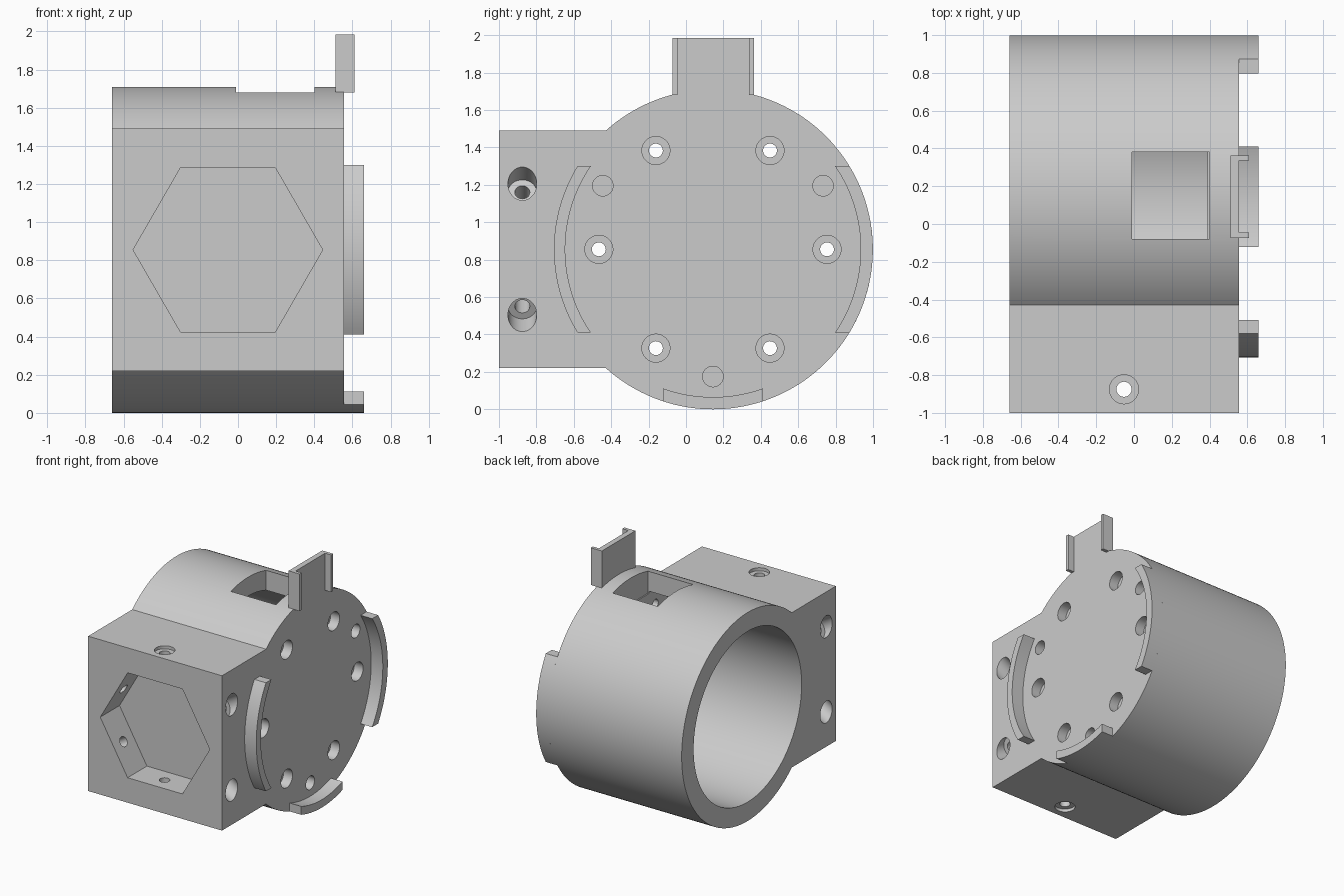
import bpy, bmesh
from math import sin, cos, asin, pi, radians
from mathutils import Vector, Matrix

cube = bpy.data.objects.get("Cube")
if cube:
    bpy.data.objects.remove(cube, do_unlink=True)

R, BORE = 0.855, 0.70            # drum outer and bore radius
CY, CZ = 0.144, 0.855            # drum axis
BACK, FACE = -0.66, 0.555        # drum ends along x
HEX = Vector((-0.053, -0.875, CZ))   # centre of the hexagonal pocket

grey = bpy.data.materials.new("plain grey")
grey.use_nodes = True
grey.diffuse_color = (0.6, 0.6, 0.6, 1)
grey.node_tree.nodes["Principled BSDF"].inputs["Base Color"].default_value = (0.6, 0.6, 0.6, 1)


def make(name, bm):
    bmesh.ops.recalc_face_normals(bm, faces=bm.faces)
    mesh = bpy.data.meshes.new(name)
    bm.to_mesh(mesh)
    bm.free()
    mesh.materials.append(grey)
    obj = bpy.data.objects.new(name, mesh)
    bpy.context.collection.objects.link(obj)
    return obj


def prism(name, points, sweep):
    bm = bmesh.new()
    face = bm.faces.new([bm.verts.new(p) for p in points])
    new = bmesh.ops.extrude_face_region(bm, geom=[face], use_keep_orig=True)["geom"]
    verts = [g for g in new if isinstance(g, bmesh.types.BMVert)]
    bmesh.ops.translate(bm, vec=sweep, verts=verts)
    return make(name, bm)


def box(name, lo, hi):
    x0, y0, z0 = lo
    x1, y1, z1 = hi
    base = [(x0, y0, z0), (x1, y0, z0), (x1, y1, z0), (x0, y1, z0)]
    return prism(name, base, (0, 0, z1 - z0))


def rod(name, a, b, radius, segments=40):
    a, b = Vector(a), Vector(b)
    turn = Vector((0, 0, 1)).rotation_difference(b - a).to_matrix().to_4x4()
    bm = bmesh.new()
    bmesh.ops.create_cone(bm, cap_ends=True, segments=segments, radius1=radius, radius2=radius,
                          depth=(b - a).length, matrix=Matrix.Translation((a + b) / 2) @ turn)
    return make(name, bm)


def polar(x, r, a):
    return Vector((x, CY + r * cos(a), CZ + r * sin(a)))


def arc(x, r, a0, a1, n):
    return [polar(x, r, a0 + (a1 - a0) * i / n) for i in range(n + 1)]


def smooth(obj):
    bpy.ops.object.select_all(action="DESELECT")
    obj.select_set(True)
    bpy.context.view_layer.objects.active = obj
    bpy.ops.object.shade_smooth_by_angle(angle=radians(30))


# Housing: drum outline merged with the square front block
half = 0.635
join = pi - asin(half / R)
outline = arc(BACK, R, -join, join, 120)
outline += [Vector((BACK, -1, CZ + half)), Vector((BACK, -1, CZ - half))]
housing = prism("housing", outline, (FACE - BACK, 0, 0))

# Bore, top window and hexagonal front pocket
cutters = [
    rod("bore_cutter", (BACK - 0.1, CY, CZ), (0.39, CY, CZ), BORE, 128),
    box("window_cutter", (-0.01, -0.08, 1.5), (0.40, 0.38, 1.9)),
]
hexagon = [HEX + Vector((0.497 * cos(i * pi / 3), -0.2, 0.497 * sin(i * pi / 3))) for i in range(6)]
cutters.append(prism("pocket_cutter", hexagon, (0, 0.325, 0)))

for i in range(6):
    # Counterbored bolt holes through the end plate
    a = i * pi / 3
    cutters.append(rod("bolt_cutter", polar(0.3, 0.61, a), polar(0.7, 0.61, a), 0.037))
    cutters.append(rod("bolt_head_cutter", polar(0.475, 0.61, a), polar(0.7, 0.61, a), 0.075))
    # Counterbored holes through the pocket walls
    d = Vector((cos(a + pi / 6), 0, sin(a + pi / 6)))
    cutters.append(rod("wall_cutter", HEX + d * 0.3, HEX + d * 0.8, 0.04))
    cutters.append(rod("wall_head_cutter", HEX + d * 0.61, HEX + d * 0.9, 0.077))

# Blind round sockets in the end plate
for deg in (30, 150, 270):
    a = radians(deg)
    cutters.append(rod("socket_cutter", polar(0.455, 0.68, a), polar(0.7, 0.68, a), 0.055))

for c in cutters:
    c.hide_render = True
    mod = housing.modifiers.new(c.name, "BOOLEAN")
    mod.operation = "DIFFERENCE"
    mod.solver = "EXACT"
    mod.object = c
bpy.context.view_layer.update()
graph = bpy.context.evaluated_depsgraph_get()
result = bpy.data.meshes.new_from_object(housing.evaluated_get(graph))
housing.modifiers.clear()
housing.data = result
for c in cutters:
    bpy.data.objects.remove(c, do_unlink=True)
smooth(housing)

# Curved rails on the end plate, with ends cut square
for name, mid, width, outer in (("back_rail", 0, 0.445, R), ("front_rail", pi, 0.445, 0.85),
                                ("bottom_rail", -pi / 2, 0.267, R)):
    ao, ai = asin(width / outer), asin(width / 0.79)
    pts = arc(FACE, outer, mid - ao, mid + ao, 32) + arc(FACE, 0.79, mid + ai, mid - ai, 32)
    smooth(prism(name, pts, (0.105, 0, 0)))

# Upright tab with two side flanges
box("top_tab", (0.51, -0.073, 1.62), (FACE, 0.363, 1.985))
for name, y in (("front_flange", -0.073), ("back_flange", 0.336)):
    box(name, (FACE, y, 1.68), (0.61, y + 0.027, 1.985))
